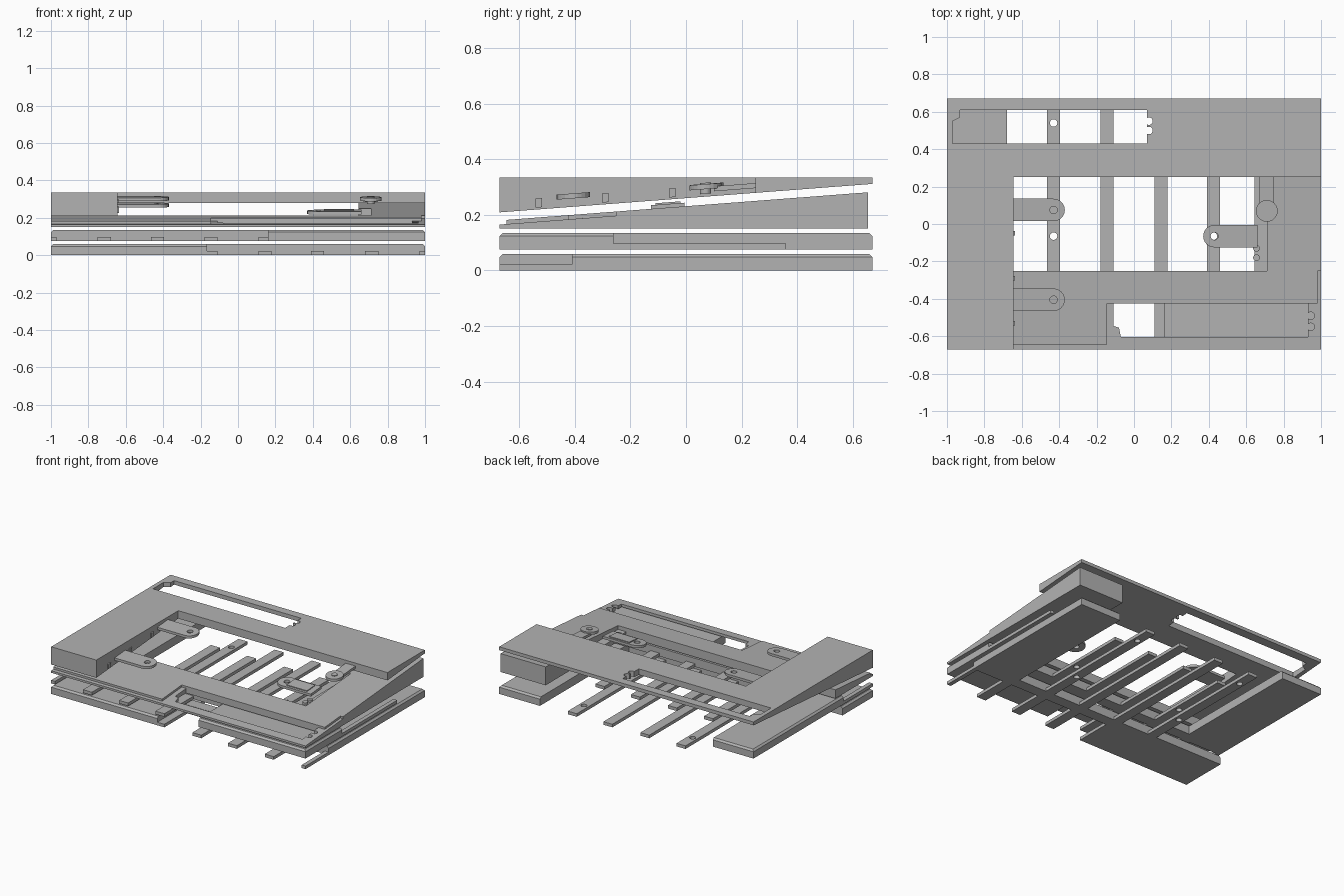
import bpy
import bmesh
from math import cos, sin, pi, radians

cube = bpy.data.objects.get("Cube")
if cube:
    bpy.data.objects.remove(cube, do_unlink=True)

grey = bpy.data.materials.new("plain grey")
grey.use_nodes = True
grey.diffuse_color = (0.45, 0.45, 0.45, 1)
grey.node_tree.nodes["Principled BSDF"].inputs["Base Color"].default_value = grey.diffuse_color

SLOPE = 0.0763
W, D = 1.0, 0.67          # half width and half depth


def incline(z):
    """Height of a sloped plane that passes z at the middle of the model."""
    return lambda y: z + SLOPE * y


def level(z):
    return lambda y: z


def prism(name, outline, low, high, chamfer=0):
    """Extrude an outline between two planes; optionally chamfer the outer top rim."""
    bm = bmesh.new()
    a = [bm.verts.new((x, y, low(y))) for x, y in outline]
    b = [bm.verts.new((x, y, high(y))) for x, y in outline]
    n = len(outline)
    bm.faces.new(a[::-1])
    bm.faces.new(b)
    for i in range(n):
        j = (i + 1) % n
        bm.faces.new((a[i], a[j], b[j], b[i]))
    bmesh.ops.recalc_face_normals(bm, faces=bm.faces)
    if chamfer:
        def outer(e):
            p, q = (v.co for v in e.verts)
            on_x = abs(p.x - q.x) < 1e-4 and abs(abs(p.x) - W) < 1e-4
            on_y = abs(p.y - q.y) < 1e-4 and abs(abs(p.y) - D) < 1e-4
            return on_x or on_y
        rim = [e for e in bm.edges if all(v in b for v in e.verts) and outer(e)]
        bmesh.ops.bevel(bm, geom=rim, offset=chamfer, segments=1, affect='EDGES')
    mesh = bpy.data.meshes.new(name)
    bm.to_mesh(mesh)
    bm.free()
    mesh.materials.append(grey)
    ob = bpy.data.objects.new(name, mesh)
    bpy.context.collection.objects.link(ob)
    return ob


def rect(x0, x1, y0, y1):
    return [(x0, y0), (x1, y0), (x1, y1), (x0, y1)]


def circle(x, y, r, n=24):
    return [(x + r * cos(2 * pi * i / n), y + r * sin(2 * pi * i / n)) for i in range(n)]


def cut(ob, outline):
    """Cut an outline straight through a part."""
    cutter = prism("cutter", outline, level(-0.2), level(0.6))
    cutter.hide_render = True
    mod = ob.modifiers.new("cut", 'BOOLEAN')
    mod.operation = 'DIFFERENCE'
    mod.solver = 'EXACT'
    mod.object = cutter
    bpy.context.view_layer.objects.active = ob
    bpy.ops.object.modifier_apply(modifier=mod.name)
    bpy.data.objects.remove(cutter, do_unlink=True)


def slot_outline(x0, x1, y0, y1, sy):
    """Slot with one stepped corner at its low-x end; sy picks the corner."""
    if sy > 0:
        return [(x0, y0), (x1, y0), (x1, y1), (x0 + .04, y1), (x0 + .04, y1 - .04), (x0, y1 - .06)]
    return [(x0, y1), (x0, y0 + .06), (x0 + .03, y0 + .05), (x0 + .04, y0), (x1, y0), (x1, y1)]


# Upper frame: L-shaped wedge, flat on top and sloped below
upper = prism("upper_frame",
              [(-W, -D), (-.645, -D), (-.645, .25), (W, .25), (W, D), (-W, D)],
              incline(.26), level(.335))
cut(upper, slot_outline(-.97, .07, .43, .61, 1))
for y in (.5, .55):
    cut(upper, circle(.08, y, .02))

# Small pegs along the inner wall of the upper frame
for i, y in enumerate((-.53, -.29, -.05)):
    prism(f"wall_peg_{i}", rect(-.65, -.637, y - .012, y + .012),
          incline(.267), incline(.3))

# Lower frame: sloped base with a raised tongue and leg
base = prism("lower_frame_base",
             [(-W, -D), (W, -D), (W, -.25), (-W, -.25)],
             level(.15), incline(.216))
cut(base, slot_outline(-.11, .93, -.605, -.425, -1))
for y in (-.49, -.55):
    cut(base, circle(.945, y, .02))
prism("lower_frame_tongue",
      [(-W, -.645), (-.145, -.645), (-.145, -.425), (.98, -.425), (.98, -.25), (-W, -.25)],
      incline(.215), incline(.231))
prism("lower_frame_leg",
      [(.71, -.25), (W, -.25), (W, .655), (.645, .655), (.645, .25), (.71, .25)],
      level(.15), incline(.231))
ledge = prism("lower_frame_ledge", rect(.645, .71, -.25, .25), level(.15), level(.185))
for y in (-.13, -.18):
    prism("ledge_bump", circle(.655, y, .018), level(.15), level(.2))


def arm(name, cx, cy, length, direction, r, z, half):
    """Flat arm with a rounded, drilled tip, pointing away from its root."""
    arc = [(r * cos(radians(t)), r * sin(radians(t))) for t in range(-90, 91, 15)]
    local = arc + [(-length, half), (-length, -half)]
    c, s = cos(direction), sin(direction)
    pts = [(cx + c * x - s * y, cy + s * x + c * y) for x, y in local]
    ob = prism(name, pts, incline(z), incline(z + .018))
    cut(ob, circle(cx, cy, .02))
    return ob


# Connecting arms around the central opening
arm("left_upper_arm", -.43, .075, .23, 0, .06, .288, .06)
arm("left_lower_arm", -.43, -.405, .23, 0, .06, .29, .06)
arm("right_lower_arm", .43, -.065, .23, pi, .06, .226, .06)
prism("arm_pad", rect(.46, .62, -.11, -.02), incline(.242), incline(.25))
prism("right_upper_arm_tip", circle(.71, .07, .058), incline(.287), incline(.305))
prism("right_upper_arm", rect(.672, .748, .1, .26), incline(.277), incline(.295))
prism("arm_pin", circle(.71, .07, .02), incline(.27), incline(.31))

# Two comb plates that lap into each other
TAB = .022
FINGERS = (-.43, -.145, .145, .425)


def comb(name, z, plate, finger_back, front_tabs):
    prism(name + "_plate", plate, level(z), level(z + .06), .012)
    for i, x in enumerate(FINGERS):
        front = -D if x in front_tabs else -.36
        f = prism(f"{name}_finger_{i}", rect(x - .035, x + .035, front, finger_back),
                  level(z), level(z + TAB))
        if abs(x) > .4:
            for y in (-.065, .54):
                if y < finger_back:
                    cut(f, circle(x, y, .02))


comb("bottom_comb", 0,
     [(-W, -D), (-.165, -D), (-.165, -.41), (W, -.41), (W, D), (.68, D), (.68, -.33), (-W, -.33)],
     D, FINGERS[1:])
comb("middle_comb", .075,
     [(.16, -D), (W, -D), (W, -.26), (-.68, -.26), (-.68, D), (-W, D), (-W, -.34), (.16, -.34)],
     .36, FINGERS[:2])

# Front and edge tabs left over outside the fingers
for name, x0, x1, z, y0, y1 in (
        ("bottom_edge_tab", .97, 1, 0, -D, -.4),
        ("bottom_side_tab", .68, .75, 0, -D, -.4),
        ("middle_edge_tab", -1, -.97, .075, -D, -.33),
        ("middle_side_tab", -.75, -.68, .075, -D, -.33),
        ("middle_back_tab", .97, 1, .075, -.3, .36)):
    prism(name, rect(x0, x1, y0, y1), level(z), level(z + TAB))
